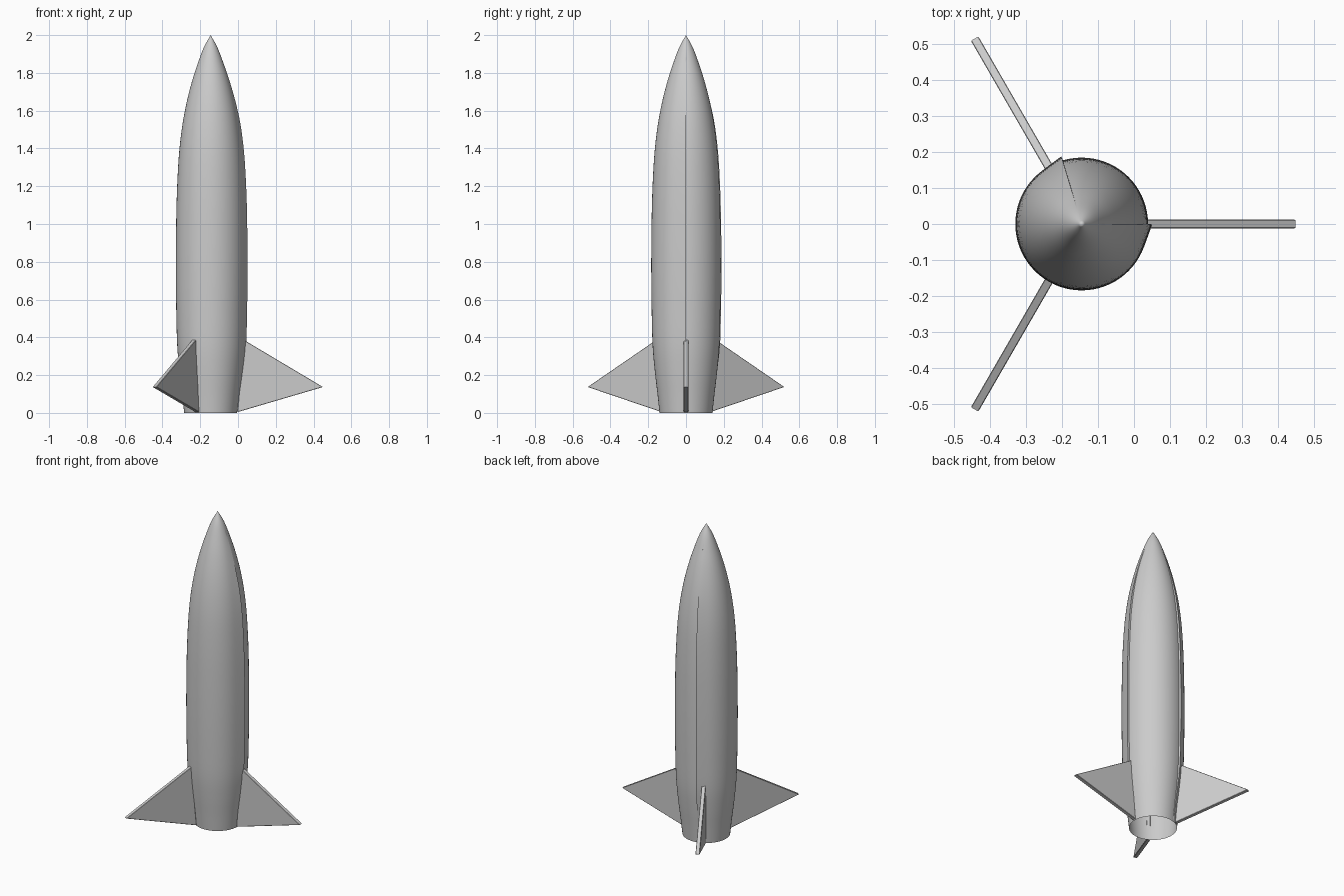
import bpy, bmesh
from math import sin, cos, radians
from mathutils import Matrix, Vector

if "Cube" in bpy.data.objects:
    bpy.data.objects.remove(bpy.data.objects["Cube"])

AXIS_X = -0.145
SEAMS = (0.0, 106.7)      # the hull panels end here in small raised lips
LIP = 21.0                # degrees over which a lip rises
# hull profile: (radius, height)
PROFILE = [(0.140, 0.0), (0.151, 0.1), (0.165, 0.22), (0.177, 0.36), (0.182, 0.55),
           (0.184, 0.75), (0.183, 0.95), (0.179, 1.15), (0.169, 1.35), (0.153, 1.5),
           (0.130, 1.63), (0.100, 1.75), (0.068, 1.85), (0.036, 1.935), (0.0, 2.0)]


def smooth_profile(pts, steps=4):
    """Catmull-Rom curve through the points."""
    p = [Vector(q) for q in pts]
    p = [2 * p[0] - p[1]] + p + [2 * p[-1] - p[-2]]
    out = []
    for a, b, c, d in zip(p, p[1:], p[2:], p[3:]):
        for i in range(steps):
            t = i / steps
            out.append(0.5 * (2 * b + (c - a) * t + (2 * a - 5 * b + 4 * c - d) * t * t
                              + (3 * b - a - 3 * c + d) * t ** 3))
    return out + [p[-2]]


def finish(bm, name):
    bmesh.ops.recalc_face_normals(bm, faces=bm.faces)
    mesh = bpy.data.meshes.new(name)
    bm.to_mesh(mesh)
    bm.free()
    ob = bpy.data.objects.new(name, mesh)
    bpy.context.collection.objects.link(ob)
    ob.location.x = AXIS_X
    return ob


def lip_height(angle, z):
    """Tangential rise of the hull towards each seam, fading at nose and base."""
    fade = max(0, min(1, z / 0.35, (1.9 - z) / 0.35))
    for d in (360 - angle, angle - SEAMS[1]):
        if 0 <= d < LIP:
            return (1 / cos(radians(LIP - d)) - 1) * fade * 0.9
    return 0


# Hull: open at the base, pointed nose, with two raised seams
angles = sorted([i * 5.0 for i in range(72)] + [SEAMS[1] - 0.3, SEAMS[1], 359.7])
bm = bmesh.new()
rings = []
for r, z in smooth_profile(PROFILE)[:-1]:
    ring = []
    for a in angles:
        rr = r * (1 + lip_height(a, z))
        ring.append(bm.verts.new((rr * cos(radians(a)), rr * sin(radians(a)), z)))
    rings.append(ring)
n = len(angles)
for lo, hi in zip(rings, rings[1:]):
    for i in range(n):
        j = (i + 1) % n
        bm.faces.new((lo[i], lo[j], hi[j], hi[i]))
tip = bm.verts.new((0, 0, 2))
for i in range(n):
    bm.faces.new((rings[-1][i], rings[-1][(i + 1) % n], tip))
hull = finish(bm, "hull")
bpy.context.view_layer.objects.active = hull
hull.select_set(True)
bpy.ops.object.shade_smooth_by_angle(angle=radians(35))

# Three triangular fins around the base
for k in range(3):
    bm = bmesh.new()
    outline = [(0.142, 0.004), (0.595, 0.137), (0.175, 0.387)]
    face = bm.faces.new([bm.verts.new((x, -0.012, z)) for x, z in outline])
    ext = bmesh.ops.extrude_face_region(bm, geom=[face])
    moved = [v for v in ext["geom"] if isinstance(v, bmesh.types.BMVert)]
    bmesh.ops.translate(bm, verts=moved, vec=(0, 0.024, 0))
    bm.transform(Matrix.Rotation(radians(120 * k), 4, 'Z'))
    fin = finish(bm, f"fin_{k + 1}")
    bev = fin.modifiers.new("soft_edges", 'BEVEL')
    bev.width = 0.002
    bev.segments = 1
